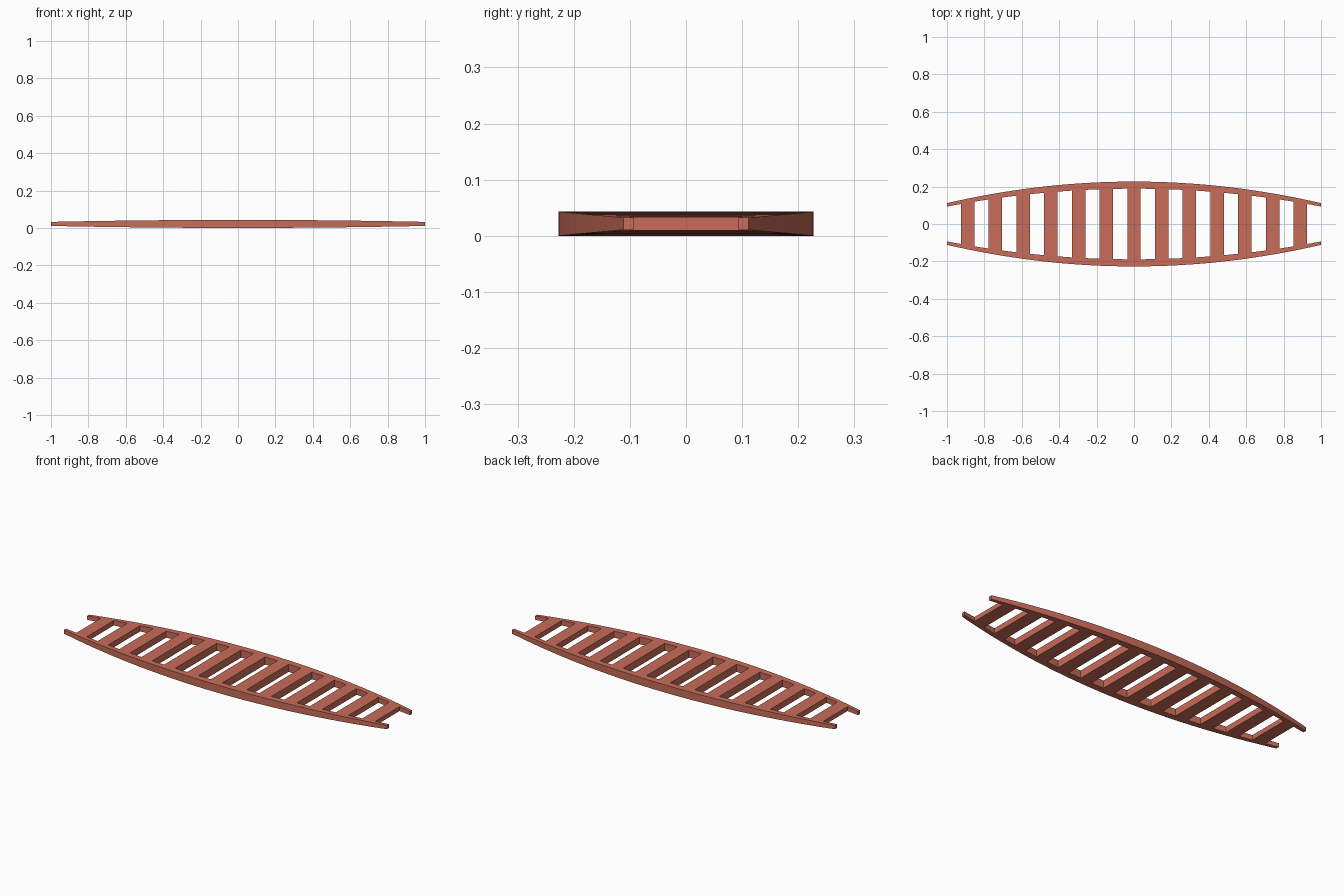
import bpy, bmesh

if "Cube" in bpy.data.objects:
    bpy.data.objects.remove(bpy.data.objects["Cube"])

mat = bpy.data.materials.new("terracotta")
mat.diffuse_color = (0.58, 0.15, 0.1, 1)
mat.use_nodes = True
mat.node_tree.nodes["Principled BSDF"].inputs["Base Color"].default_value = mat.diffuse_color

N_RUNGS, SPACING, HALF_W = 13, 0.1483, 0.036
MID_Z = 0.0215
rungs = [(i - N_RUNGS // 2) * SPACING for i in range(N_RUNGS)]


# Parabolic taper: everything narrows and thins toward the tips
def outer(x):
    return 0.227 - 0.1155 * x * x


def inner(x):
    return 0.189 - 0.0955 * x * x


def half_height(x):
    return 0.0215 - 0.0107 * x * x


def loft(name, stations, y_low, y_high):
    """Sweep a rectangular section through the x stations."""
    bm = bmesh.new()
    rings = []
    for x in stations:
        a, b, h = y_low(x), y_high(x), half_height(x)
        rings.append([bm.verts.new((x, y, MID_Z + z))
                      for y, z in ((a, -h), (b, -h), (b, h), (a, h))])
    for r, s in zip(rings, rings[1:]):
        for i in range(4):
            j = (i + 1) % 4
            bm.faces.new((r[i], r[j], s[j], s[i]))
    bm.faces.new(rings[0])
    bm.faces.new(rings[-1])
    bmesh.ops.recalc_face_normals(bm, faces=bm.faces)
    me = bpy.data.meshes.new(name)
    bm.to_mesh(me)
    bm.free()
    me.materials.append(mat)
    ob = bpy.data.objects.new(name, me)
    bpy.context.collection.objects.link(ob)
    return ob


# Curved side rails, with stations at the rung edges so the tops stay flush
stations = [-1.0] + [c + s * HALF_W for c in rungs for s in (-1, 1)] + [1.0]
loft("back_rail", stations, inner, outer)
loft("front_rail", stations, lambda x: -outer(x), lambda x: -inner(x))

# Cross slats between the rails
for n, c in enumerate(rungs):
    loft(f"slat_{n + 1}", [c - HALF_W, c + HALF_W], lambda x: -inner(x), inner)
